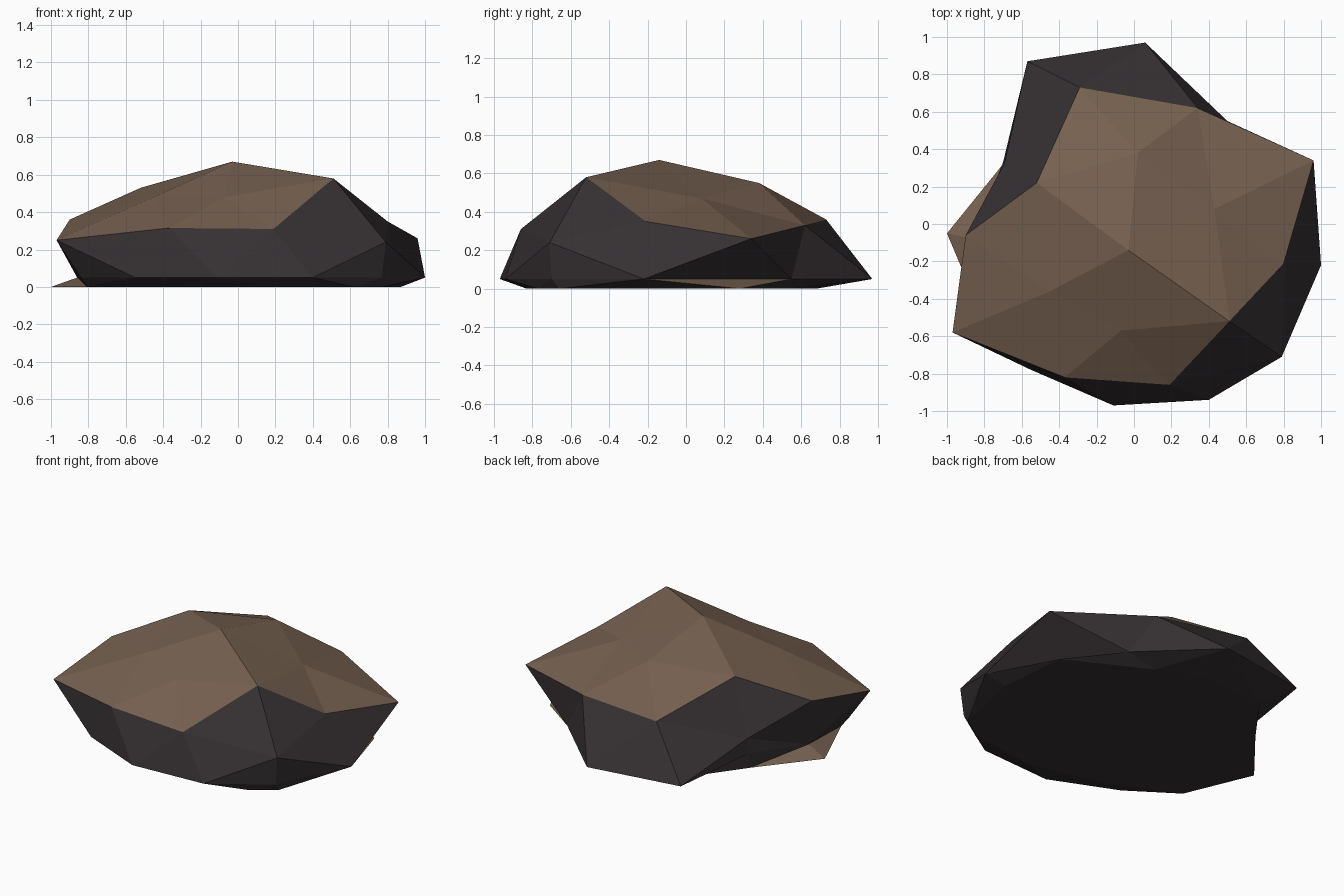
import bpy, bmesh

if "Cube" in bpy.data.objects:
    bpy.data.objects.remove(bpy.data.objects["Cube"])

# Contour loops of the boulder, counter-clockwise from the left, top to bottom
APEX = (-.03, -.14, .67)
CROWN = [(-.52, .22, .53), (-.45, -.36, .48), (-.07, -.57, .48),
         (.51, -.52, .58), (.43, .08, .47), (.02, .38, .55)]
SHOULDER = [(-.90, -.06, .36), (-.97, -.58, .25), (-.37, -.82, .315),
            (.19, -.86, .31), (.79, -.71, .24), (.80, -.21, .35),
            (.96, .34, .26), (.34, .62, .33), (-.29, .73, .36), (-.69, .33, .20)]
SKIRT = [(-.86, -.08, .05), (-.84, -.54, .05), (-.55, -.78, .05), (-.11, -.97, .05),
         (.40, -.94, .05), (.77, -.70, .05), (1.0, -.22, .05), (.50, .55, .05),
         (.06, .97, .05), (-.57, .87, .05), (-.70, .33, .10)]
BASE = [(-1.0, -.05), (-.81, -.50), (-.38, -.70), (.15, -.83), (.62, -.77), (.77, -.66),
        (.87, -.19), (.82, .28), (.30, .55), (.03, .68), (-.45, .66), (-.70, .32)]

bm = bmesh.new()


def loop(points):
    return [bm.verts.new(p) for p in points]


def stitch(upper, lower):
    """Join two closed loops with triangles, always taking the shorter diagonal."""
    n, m, i, j = len(upper), len(lower), 0, 0
    while i < n or j < m:
        a, b = upper[i % n], lower[j % m]
        a2, b2 = upper[(i + 1) % n], lower[(j + 1) % m]
        if j == m or (i < n and (a2.co - b.co).length < (b2.co - a.co).length):
            bm.faces.new((a, b, a2))
            i += 1
        else:
            bm.faces.new((a, b, b2))
            j += 1


# Crown fan, stitched sides, flat underside
apex = bm.verts.new(APEX)
loops = [loop(CROWN), loop(SHOULDER), loop(SKIRT), loop([(x, y, 0) for x, y in BASE])]
for k, v in enumerate(loops[0]):
    bm.faces.new((apex, v, loops[0][(k + 1) % len(loops[0])]))
for upper, lower in zip(loops, loops[1:]):
    stitch(upper, lower)
bm.faces.new(list(reversed(loops[-1])))
bm.normal_update()

# Earth on the upward faces, dark stone on the steep ones
for f in bm.faces:
    f.material_index = 1 if f.normal.z > .77 else 0

mesh = bpy.data.meshes.new("boulder")
bm.to_mesh(mesh)
bm.free()
for name, colour in (("dark_stone", (.036, .029, .031, 1)), ("brown_earth", (.18, .118, .08, 1))):
    mat = bpy.data.materials.new(name)
    mat.diffuse_color = colour
    mat.use_nodes = True
    mat.node_tree.nodes["Principled BSDF"].inputs["Base Color"].default_value = mat.diffuse_color
    mesh.materials.append(mat)
boulder = bpy.data.objects.new("boulder", mesh)
bpy.context.collection.objects.link(boulder)
